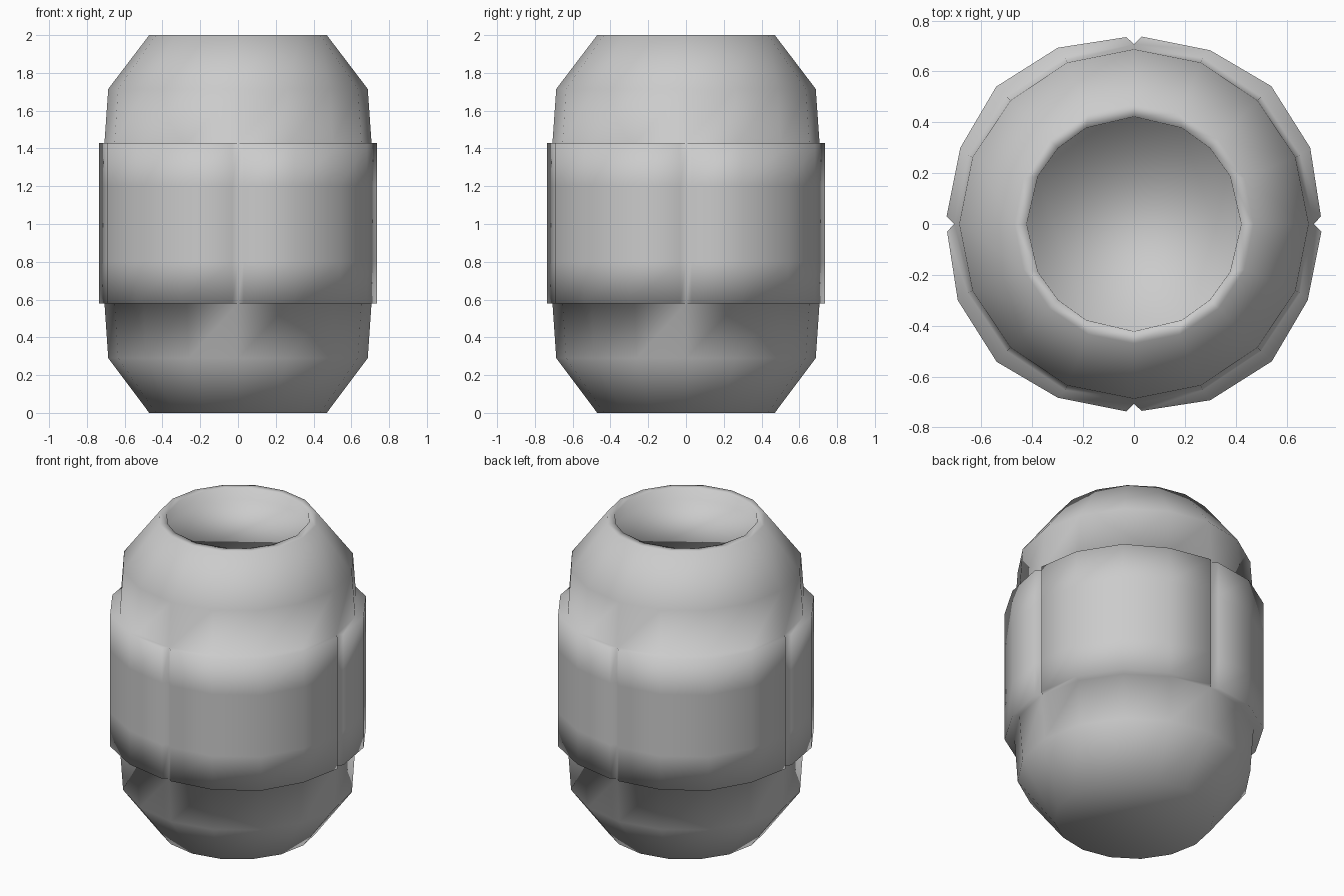
import bpy, bmesh
from math import sin, cos, radians

if "Cube" in bpy.data.objects:
    bpy.data.objects.remove(bpy.data.objects["Cube"])

bm = bmesh.new()


def ring(r, z, side=22.5):
    """16-point ring; side = angle of the points next to each axis."""
    angles = [q * 90 + a for q in range(4) for a in (0, side, 45, 90 - side)]
    return [bm.verts.new((r * cos(radians(a)), r * sin(radians(a)), z)) for a in angles]


def bridge(a, b, closed=True):
    """Quad strip between two equal rows, b above a."""
    n = len(a)
    for i in range(n if closed else n - 1):
        j = (i + 1) % n
        bm.faces.new((a[i], a[j], b[j], b[i]))


# Lower bowl with flat base
lower = [ring(r, z) for r, z in ((0.47, 0.0), (0.687, 0.29), (0.707, 0.58))]
for a, b in zip(lower, lower[1:]):
    bridge(a, b)
bm.faces.new(lower[0][::-1])

# Upper shoulder, rim and recessed top
upper = [ring(r, z) for r, z in ((0.707, 1.43), (0.687, 1.715), (0.47, 2.0))]
upper += [ring(0.422, 2.0, 26.5), ring(0.42, 1.93, 26.5)]
for a, b in zip(upper, upper[1:]):
    bridge(a, b)
bm.faces.new(upper[-1])

# Four raised belt panels separated by V grooves on the axes
levels = (0.58, 0.80, 1.20, 1.43)
outline = ((0.735, 0.03), (0.693, 0.30), (0.54, 0.542), (0.30, 0.683), (0.03, 0.737))
core = [lower[-1]]
core += [[bm.verts.new((v.co.x, v.co.y, z)) for v in lower[-1][::4]] for z in levels[1:-1]]
core += [upper[0]]
groove = [core[0][::4], core[1], core[2], core[3][::4]]
for q in range(4):
    c, s = cos(radians(90 * q)), sin(radians(90 * q))
    rows = [[bm.verts.new((x * c - y * s, x * s + y * c, z)) for x, y in outline] for z in levels]
    for k in range(3):
        bridge(rows[k], rows[k + 1], False)
        g0, g1 = groove[k], groove[k + 1]
        n = (q + 1) % 4
        bm.faces.new((g0[q], rows[k][0], rows[k + 1][0], g1[q]))
        bm.faces.new((rows[k][-1], g0[n], g1[n], rows[k + 1][-1]))
    # Ledges under and over the panel
    span = [(q * 4 + i) % 16 for i in range(5)]
    bridge([lower[-1][i] for i in span], rows[0], False)
    bridge(rows[-1], [upper[0][i] for i in span], False)

bmesh.ops.recalc_face_normals(bm, faces=bm.faces[:])
for f in bm.faces:
    f.smooth = True

mesh = bpy.data.meshes.new("barrel_body")
bm.to_mesh(mesh)
bm.free()
body = bpy.data.objects.new("barrel_body", mesh)
bpy.context.collection.objects.link(body)
